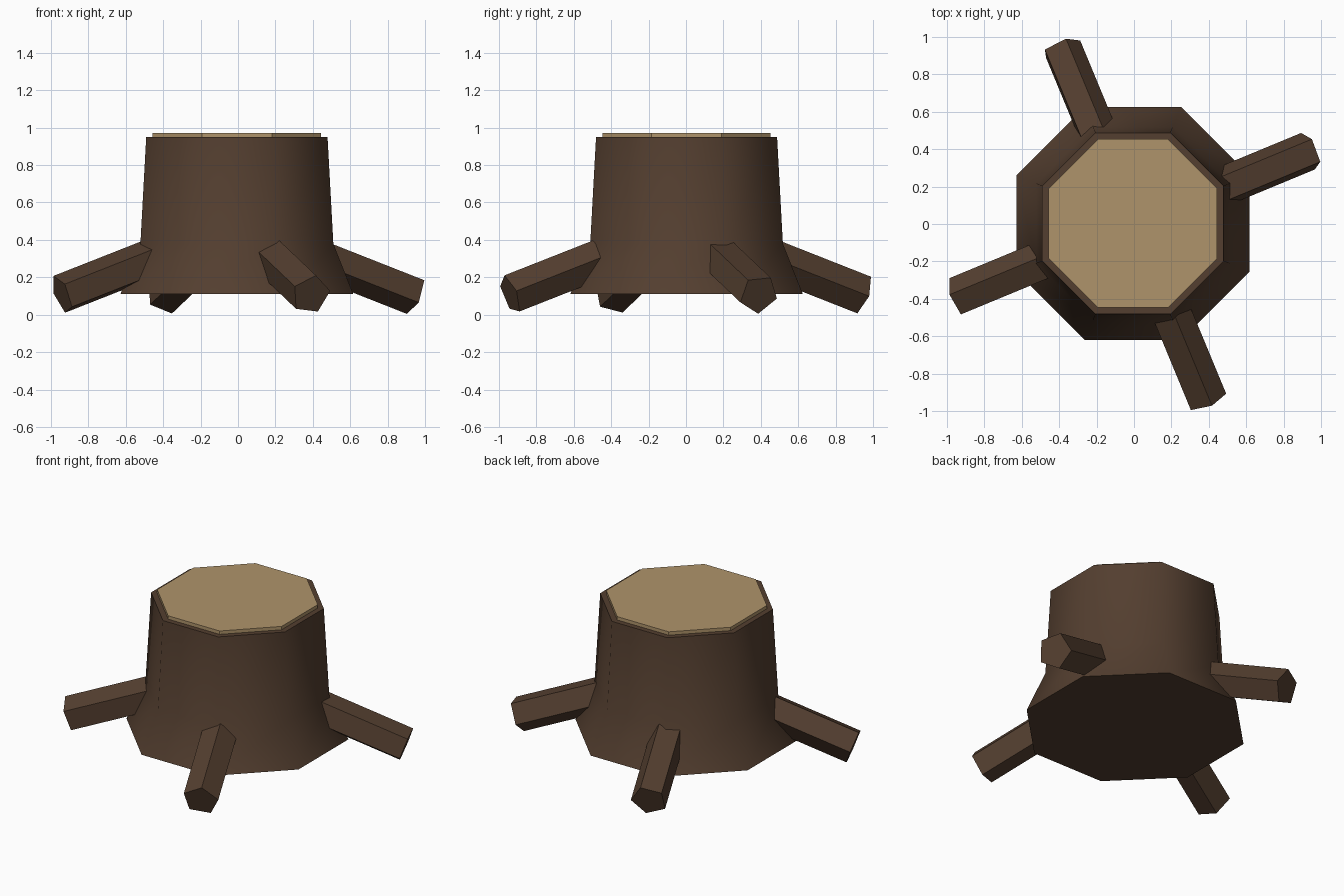
import bpy, bmesh, math
from mathutils import Matrix, Vector

cube = bpy.data.objects.get("Cube")
if cube:
    bpy.data.objects.remove(cube, do_unlink=True)


def make_material(name, rgb):
    mat = bpy.data.materials.new(name)
    mat.use_nodes = True
    mat.diffuse_color = (*rgb, 1)
    mat.node_tree.nodes["Principled BSDF"].inputs["Base Color"].default_value = (*rgb, 1)
    return mat


bark = make_material("dark_bark", (0.088, 0.049, 0.029))
cut_wood = make_material("pale_cut_wood", (0.43, 0.295, 0.145))


def loft(name, rings, mat):
    """Join rings of points into a closed, capped solid."""
    bm = bmesh.new()
    loops = [[bm.verts.new(p) for p in ring] for ring in rings]
    n = len(loops[0])
    for low, high in zip(loops, loops[1:]):
        for i in range(n):
            j = (i + 1) % n
            bm.faces.new((low[i], low[j], high[j], high[i]))
    bm.faces.new(loops[0][::-1])
    bm.faces.new(loops[-1])
    bmesh.ops.recalc_face_normals(bm, faces=bm.faces)
    mesh = bpy.data.meshes.new(name)
    bm.to_mesh(mesh)
    bm.free()
    mesh.materials.append(mat)
    obj = bpy.data.objects.new(name, mesh)
    bpy.context.collection.objects.link(obj)
    return obj


def octagon(apothem, z):
    """Octagon with flat sides facing the main axes."""
    r = apothem / math.cos(math.pi / 8)
    angles = [math.pi / 8 + i * math.pi / 4 for i in range(8)]
    return [Vector((r * math.cos(a) - 0.006, r * math.sin(a) + 0.003, z)) for a in angles]


# Trunk: flared foot, slightly tapered body
trunk = loft("trunk", [octagon(0.622, 0.11), octagon(0.515, 0.38), octagon(0.484, 0.95)], bark)
bpy.context.view_layer.objects.active = trunk
trunk.select_set(True)
bpy.ops.object.shade_smooth_by_angle(angle=math.radians(60))
trunk.select_set(False)

# Cut top: thin pale slab
loft("cut_top", [octagon(0.45, 0.94), octagon(0.45, 0.972)], cut_wood)

# Roots: five-sided prisms sloping down and out, each rolled differently
ROOT_RADIUS = 0.11
SLOPE = math.radians(20)


def root(name, azimuth, roll):
    a = math.radians(azimuth)
    out = Vector((math.cos(a), math.sin(a), 0))
    side = Vector((-math.sin(a), math.cos(a), 0))
    up = out * math.sin(SLOPE) + Vector((0, 0, math.cos(SLOPE)))
    rings = []
    for reach in (0.36, 1.018):
        centre = out * reach + Vector((0, 0, 0.108 + (1.018 - reach) * math.tan(SLOPE)))
        angles = [math.radians(roll + 72 * i) for i in range(5)]
        rings.append([centre + ROOT_RADIUS * (side * math.cos(t) + up * math.sin(t))
                      for t in angles])
    loft(name, rings, bark)


root("left_root", 22.5, 60)
root("back_root", 112.5, 113)
root("right_root", 202.5, 105)
root("front_root", 292.5, 83)
